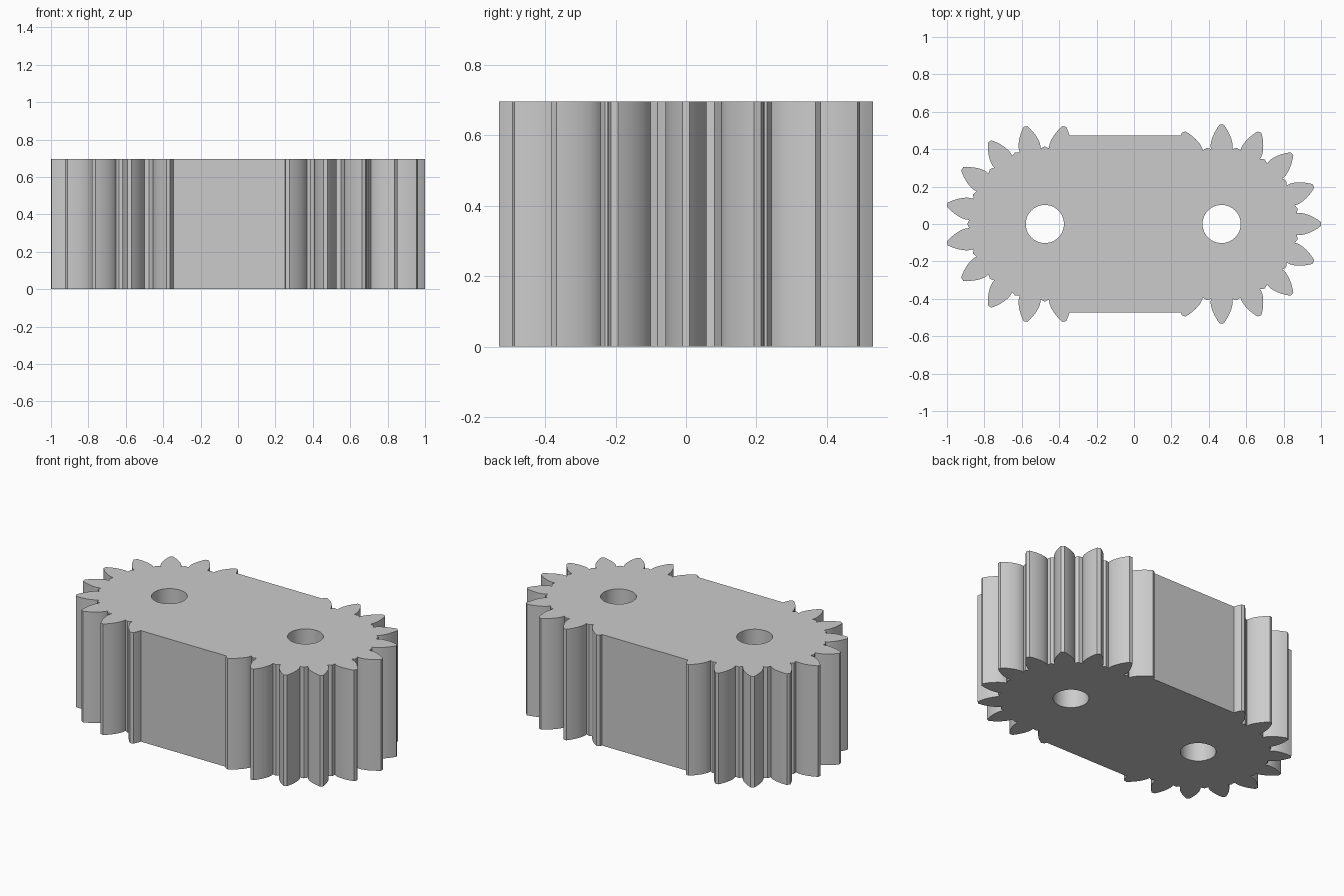
import bpy, bmesh
from math import acos, cos, sin, tan, pi, radians

cube = bpy.data.objects.get("Cube")
if cube:
    bpy.data.objects.remove(cube)

HEIGHT = 0.697
TEETH = 16
PITCH_R = 0.4725
TIP_R = 0.5316
ROOT_R = 0.405
LAND_R = 0.415
HOLE_R = 0.102
LEFT_X, RIGHT_X = -0.4766, 0.4684
PRESSURE = radians(28)
BASE_R = PITCH_R * cos(PRESSURE)
STEP = 2 * pi / TEETH


def involute(r):
    a = acos(min(1, BASE_R / r))
    return tan(a) - a


def half_angle(r):
    """Half of the tooth's angular width at radius r."""
    return pi / (2 * TEETH) + involute(PITCH_R) - involute(r)


def arc_of_teeth(cx, first, count):
    """Run of involute teeth, counter-clockwise from the tooth at angle first."""
    radii = [ROOT_R] + [BASE_R + (TIP_R - BASE_R) * i / 8 for i in range(9)]
    flank = [(r, half_angle(max(r, BASE_R))) for r in radii]
    pts = []
    for k in range(count):
        mid = first + k * STEP
        tooth = [(r, mid - a) for r, a in flank]
        tooth += [(r, mid + a) for r, a in reversed(flank)]
        tooth.append((LAND_R, mid + STEP / 2))
        pts += [(cx + r * cos(t), r * sin(t)) for r, t in tooth]
    return pts[:-1]


def trim_to_body(pts):
    """End the run of teeth where it meets the flat sides of the body."""
    def cut(seq):
        i = next(n for n, p in enumerate(seq) if abs(p[1]) > PITCH_R)
        (x0, y0), (x1, y1) = seq[i - 1], seq[i]
        side = PITCH_R if y1 > 0 else -PITCH_R
        x = x0 + (x1 - x0) * (side - y0) / (y1 - y0)
        return [(x, side)] + seq[i:]
    return cut(cut(pts)[::-1])[::-1]


def circle(cx, r, n=48):
    return [(cx + r * cos(2 * pi * i / n), r * sin(2 * pi * i / n)) for i in range(n)]


# Outline: toothed right end, flat sides, toothed left end
outline = trim_to_body(arc_of_teeth(RIGHT_X, -5 * STEP, 11))
outline += trim_to_body(arc_of_teeth(LEFT_X, 3.5 * STEP, 10))

# Extruded plate with two shaft holes
curve = bpy.data.curves.new("gear_block_profile", 'CURVE')
curve.dimensions = '2D'
curve.fill_mode = 'BOTH'
curve.extrude = HEIGHT / 2
for loop in (outline, circle(LEFT_X, HOLE_R), circle(RIGHT_X, HOLE_R)):
    spline = curve.splines.new('POLY')
    spline.points.add(len(loop) - 1)
    for point, (x, y) in zip(spline.points, loop):
        point.co = (x, y, 0, 1)
    spline.use_cyclic_u = True

block = bpy.data.objects.new("gear_block", curve)
bpy.context.collection.objects.link(block)
bpy.ops.object.select_all(action='DESELECT')
block.select_set(True)
bpy.context.view_layer.objects.active = block
bpy.ops.object.convert(target='MESH')
block = bpy.context.object
block.name = "gear_block"

# Weld caps to walls and stand the block on the floor
bm = bmesh.new()
bm.from_mesh(block.data)
bmesh.ops.remove_doubles(bm, verts=bm.verts, dist=0.0002)
bmesh.ops.translate(bm, verts=bm.verts, vec=(0, 0, HEIGHT / 2))
bmesh.ops.recalc_face_normals(bm, faces=bm.faces)
bm.to_mesh(block.data)
bm.free()
bpy.ops.object.shade_smooth_by_angle(angle=radians(25))

# Grey
grey = bpy.data.materials.new("plain_grey")
grey.use_nodes = True
color = (0.6, 0.6, 0.6, 1)
grey.diffuse_color = color
grey.node_tree.nodes["Principled BSDF"].inputs["Base Color"].default_value = color
block.data.materials.clear()
block.data.materials.append(grey)
